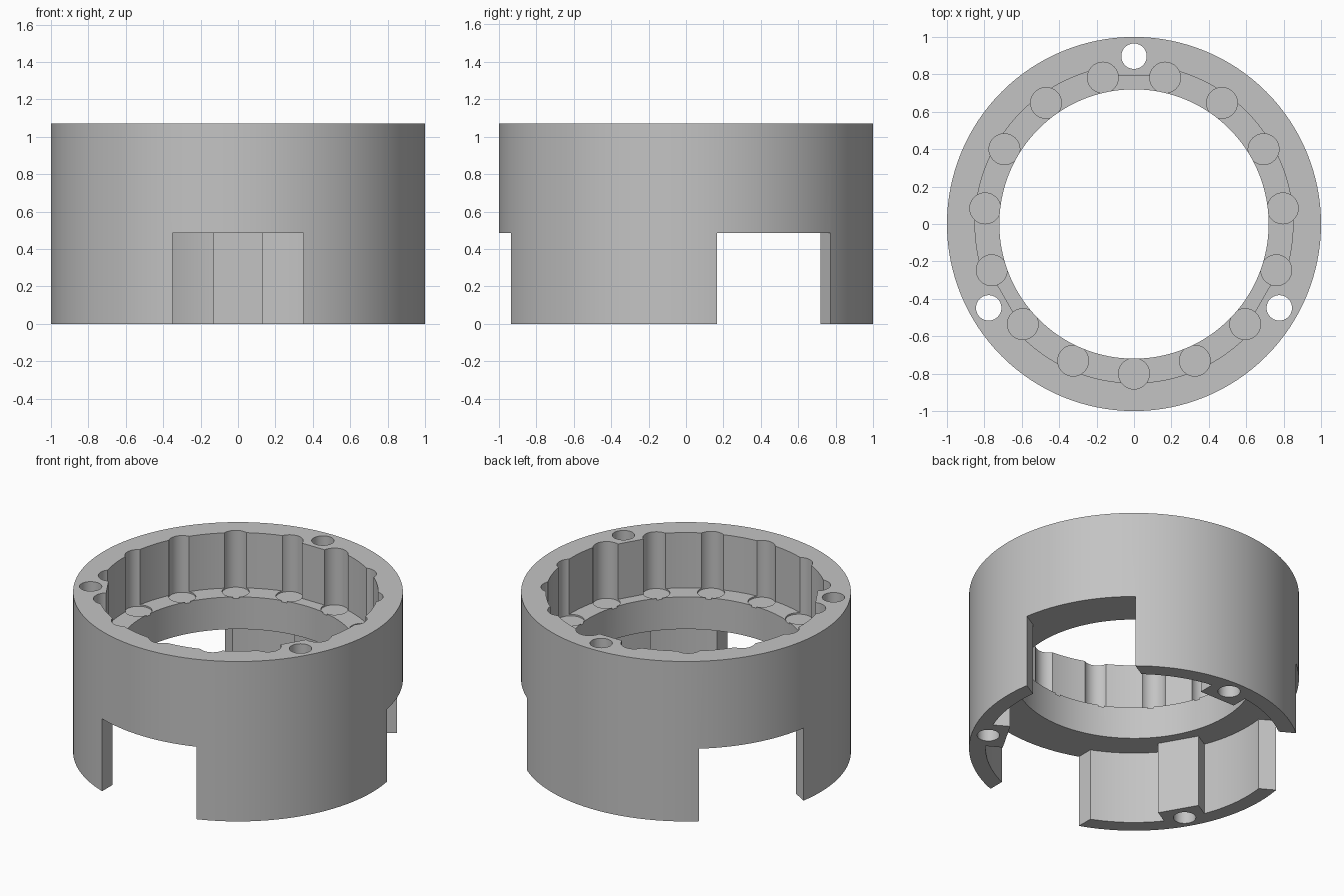
import bpy
import math
from mathutils import Matrix

if "Cube" in bpy.data.objects:
    bpy.data.objects.remove(bpy.data.objects["Cube"], do_unlink=True)

HEIGHT, LEDGE, WINDOW_TOP = 1.07, 0.70, 0.485
THIRDS = [math.radians(120 * i) for i in range(3)]


def cylinder(name, radius, z0, z1, x=0, y=0, sides=128):
    bpy.ops.mesh.primitive_cylinder_add(vertices=sides, radius=radius, depth=z1 - z0,
                                        location=(x, y, (z0 + z1) / 2))
    obj = bpy.context.object
    obj.name = name
    return obj


def block(name, half_width, y0, y1, z0, z1, angle):
    """Box reaching outward along +y, turned about the z axis."""
    bpy.ops.mesh.primitive_cube_add(size=1)
    obj = bpy.context.object
    obj.name = name
    shape = Matrix.Diagonal((2 * half_width, y1 - y0, z1 - z0, 1))
    place = Matrix.Translation((0, (y0 + y1) / 2, (z0 + z1) / 2))
    obj.data.transform(Matrix.Rotation(angle, 4, 'Z') @ place @ shape)
    return obj


def cut(target, cutter):
    """Subtract the cutter from the target, then discard it."""
    cutter.hide_render = True
    mod = target.modifiers.new("cut", 'BOOLEAN')
    mod.operation = 'DIFFERENCE'
    mod.solver = 'EXACT'
    mod.object = cutter
    bpy.context.view_layer.objects.active = target
    bpy.ops.object.modifier_apply(modifier=mod.name)
    bpy.data.objects.remove(cutter, do_unlink=True)


def bossed_cavity(name, radius, z0, z1, flat):
    """Round cavity that leaves three flat bosses standing around the screw holes."""
    cavity = cylinder(name, radius, z0, z1)
    for angle in THIRDS:
        cut(cavity, block("boss", 0.13, flat, 1.2, z0 - 0.1, z1 + 0.1, angle))
    return cavity


# Housing with central bore, upper pocket and lower cavity
housing = cylinder("ring_housing", 1.0, 0, HEIGHT)
cut(housing, cylinder("bore", 0.72, -0.1, HEIGHT + 0.1))
cut(housing, bossed_cavity("upper_pocket", 0.85, LEDGE, HEIGHT + 0.1, 0.795))
cut(housing, bossed_cavity("lower_cavity", 0.9, -0.1, WINDOW_TOP, 0.785))

# Fifteen round grooves in the upper wall, sunk slightly into the ledge
for i in range(15):
    a = math.radians(24 * i - 90)
    cut(housing, cylinder("groove", 0.0825, LEDGE - 0.01, HEIGHT + 0.1,
                          0.8 * math.cos(a), 0.8 * math.sin(a), 40))

# Screw holes through the bosses and windows between the legs
for angle in THIRDS:
    a = angle + math.pi / 2
    cut(housing, cylinder("screw_hole", 0.068, -0.1, HEIGHT + 0.1,
                          0.897 * math.cos(a), 0.897 * math.sin(a), 40))
    cut(housing, block("window", 0.35, 0.5, 1.2, -0.1, WINDOW_TOP, angle + math.pi))

# Single grey finish
grey = bpy.data.materials.new("grey")
grey.use_nodes = True
colour = (0.55, 0.55, 0.55, 1)
grey.diffuse_color = colour
grey.node_tree.nodes["Principled BSDF"].inputs["Base Color"].default_value = colour
housing.data.materials.clear()
housing.data.materials.append(grey)
for face in housing.data.polygons:
    face.material_index = 0

bpy.ops.object.select_all(action='DESELECT')
housing.select_set(True)
bpy.context.view_layer.objects.active = housing
bpy.ops.object.shade_smooth_by_angle(angle=math.radians(30))
